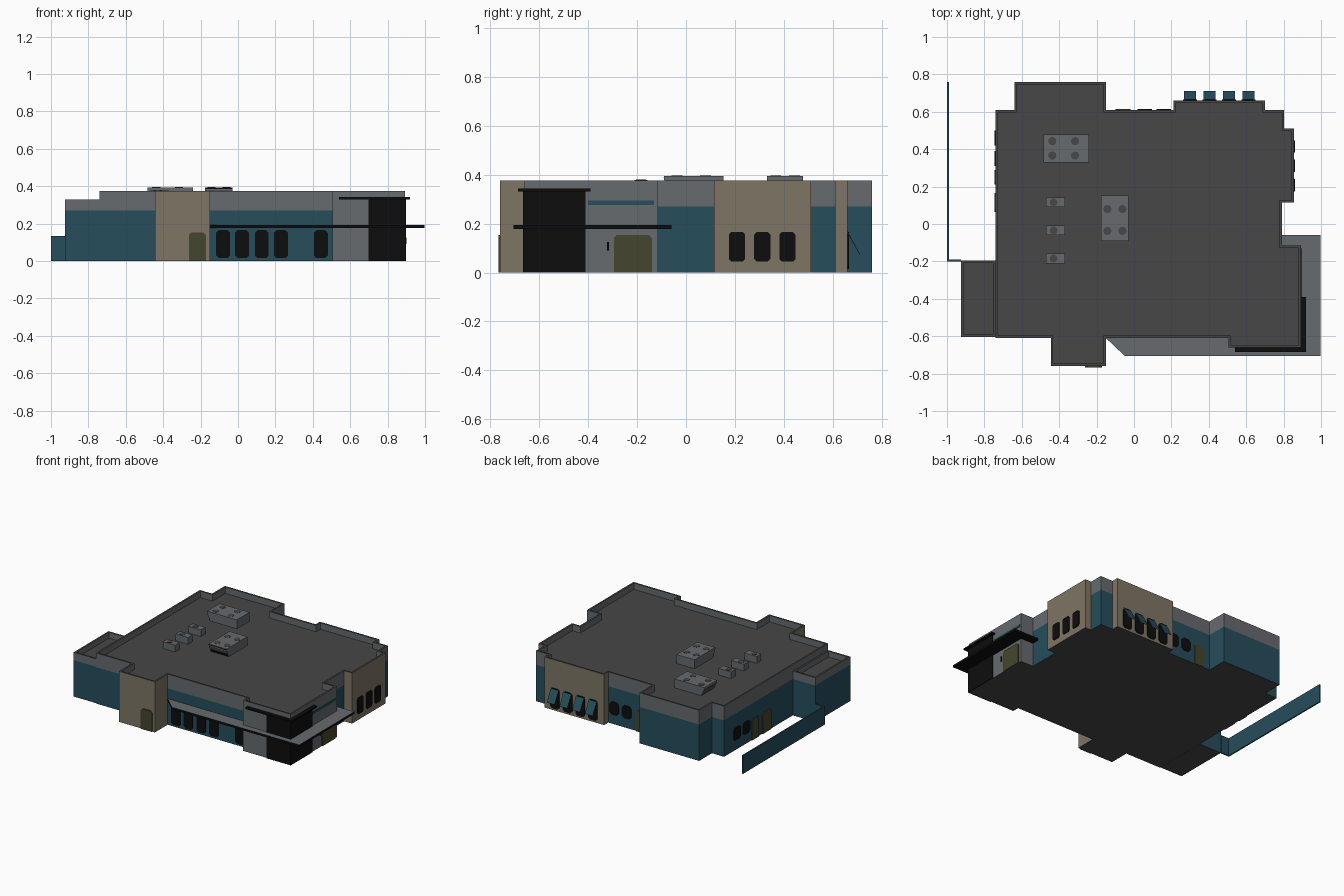
import bpy, bmesh, math
from mathutils import Vector

if "Cube" in bpy.data.objects:
    bpy.data.objects.remove(bpy.data.objects["Cube"])


def material(name, col):
    m = bpy.data.materials.new(name)
    m.diffuse_color = (*col, 1)
    m.use_nodes = True
    m.node_tree.nodes["Principled BSDF"].inputs["Base Color"].default_value = m.diffuse_color
    return m


TEAL = material("teal paint", (0.019, 0.076, 0.107))
GREY = material("mid grey", (0.135, 0.145, 0.155))
TAN = material("tan stucco", (0.21, 0.18, 0.13))
ROOF = material("dark roof grey", (0.063, 0.063, 0.063))
BLACK = material("black glass", (0.004, 0.004, 0.004))
OLIVE = material("olive door", (0.06, 0.06, 0.028))


def finish(name, bm, mats):
    bmesh.ops.recalc_face_normals(bm, faces=bm.faces)
    me = bpy.data.meshes.new(name)
    bm.to_mesh(me)
    bm.free()
    for m in mats:
        me.materials.append(m)
    ob = bpy.data.objects.new(name, me)
    bpy.context.collection.objects.link(ob)
    return ob


def prism(name, pts, vec, mat, top_mat=None):
    """Closed prism: polygon pts swept along vec; upward faces may differ."""
    bm = bmesh.new()
    a = [bm.verts.new(p) for p in pts]
    b = [bm.verts.new(Vector(p) + Vector(vec)) for p in pts]
    bm.faces.new(a)
    bm.faces.new(b)
    n = len(a)
    for i in range(n):
        j = (i + 1) % n
        bm.faces.new((a[i], a[j], b[j], b[i]))
    bmesh.ops.recalc_face_normals(bm, faces=bm.faces)
    if top_mat:
        for f in bm.faces:
            f.material_index = 1 if f.normal.z > 0.5 else 0
    return finish(name, bm, [mat, top_mat] if top_mat else [mat])


def box(name, x, y, z, mat):
    pts = [(x[0], y[0], z[0]), (x[1], y[0], z[0]), (x[1], y[1], z[0]), (x[0], y[1], z[0])]
    return prism(name, pts, (0, 0, z[1] - z[0]), mat)


def walls(name, outline, top, roof_z, t=0.013):
    """Building mass: two-band walls, parapet with sunken roof.
    Each outline entry is x, y, and the finish of the wall that starts there."""
    bands = {"T": (0, 1), "A": (2, 2), "G": (1, 1)}
    pts = [Vector(p[:2]) for p in outline]
    n = len(pts)
    inner = []
    for i in range(n):
        d0 = (pts[i] - pts[i - 1]).normalized()
        d1 = (pts[(i + 1) % n] - pts[i]).normalized()
        inner.append(pts[i] + t * Vector((-d0.y - d1.y, d0.x + d1.x)))
    bm = bmesh.new()
    ring = lambda ps, z: [bm.verts.new((p.x, p.y, z)) for p in ps]
    rings = [ring(pts, 0), ring(pts, 0.27), ring(pts, top), ring(inner, top), ring(inner, roof_z)]
    for i in range(n):
        j = (i + 1) % n
        lo, hi = bands[outline[i][2]]
        for k, m in enumerate((lo, hi, 3, 1)):
            f = bm.faces.new((rings[k][i], rings[k][j], rings[k + 1][j], rings[k + 1][i]))
            f.material_index = m
    for r in (rings[0], rings[4]):
        bm.faces.new(r).material_index = 3
    finish(name, bm, [TEAL, GREY, TAN, ROOF])


def panel(name, side, at, u, w, z0, z1, mat, top=0.014, bottom=0.014, d=0.006):
    """Thin plate with cut corners on a wall; side is the facing direction."""
    a, b = u - w / 2, u + w / 2
    prof = [(a + bottom, z0), (b - bottom, z0), (b, z0 + bottom), (b, z1 - top),
            (b - top, z1), (a + top, z1), (a, z1 - top), (a, z0 + bottom)]
    prof = list(dict.fromkeys(prof))
    s = 1 if side[0] == "+" else -1
    if side[1] == "y":
        prism(name, [(p, at, z) for p, z in prof], (0, s * d, 0), mat)
    else:
        prism(name, [(at, p, z) for p, z in prof], (s * d, 0, 0), mat)


# Main building and lower side annex
walls("main_building", [
    (-0.74, -0.61, "T"), (-0.445, -0.61, "A"), (-0.445, -0.76, "A"), (-0.15, -0.76, "A"),
    (-0.15, -0.61, "T"), (0.505, -0.61, "G"), (0.505, -0.66, "G"), (0.893, -0.66, "G"),
    (0.893, -0.115, "G"), (0.79, -0.115, "T"), (0.79, 0.115, "A"), (0.855, 0.115, "A"),
    (0.855, 0.51, "A"), (0.803, 0.51, "T"), (0.803, 0.61, "T"), (0.70, 0.61, "A"),
    (0.70, 0.66, "A"), (0.21, 0.66, "A"), (0.21, 0.61, "T"), (-0.15, 0.61, "T"),
    (-0.15, 0.76, "T"), (-0.64, 0.76, "T"), (-0.64, 0.61, "T"), (-0.74, 0.61, "T")], 0.375, 0.328)
walls("side_annex", [(-0.925, -0.605, "T"), (-0.741, -0.605, "T"),
                     (-0.741, -0.195, "T"), (-0.925, -0.195, "T")], 0.328, 0.285)

# Yard fence
box("fence_long", (-1.0, -0.99), (-0.2, 0.76), (0, 0.135), TEAL)
box("fence_return", (-0.99, -0.925), (-0.2, -0.19), (0, 0.135), TEAL)

# Corner glazing
panel("corner_glass_front", "-y", -0.66, 0.799, 0.2, 0, 0.333, BLACK, 0, 0)
panel("corner_glass_side", "+x", 0.893, -0.538, 0.256, 0, 0.333, BLACK, 0, 0)

# Wrap-around entrance canopy and corner sunshade
low = [(-0.15, -0.61), (-0.05, -0.705), (0.996, -0.705), (0.996, -0.06), (0.788, -0.06),
       (0.788, -0.12), (0.89, -0.12), (0.89, -0.655), (0.508, -0.655), (0.508, -0.605), (-0.15, -0.605)]
prism("entrance_canopy", [(x, y, 0.177) for x, y in low], (0, 0, 0.016), BLACK, GREY)
high = [(0.54, -0.685), (0.92, -0.685), (0.92, -0.39), (0.89, -0.39), (0.89, -0.655), (0.54, -0.655)]
prism("corner_sunshade", [(x, y, 0.33) for x, y in high], (0, 0, 0.012), BLACK)

# Front windows and door
for x in (-0.08, 0.022, 0.127, 0.23, 0.443):
    panel("front_window", "-y", -0.61, x, 0.074, 0.015, 0.165, BLACK)
panel("front_door", "-y", -0.76, -0.217, 0.092, 0, 0.153, OLIVE, 0.014, 0)

# Right side windows, entrance door, handle and teal stripe
for y in (0.208, 0.311, 0.414):
    panel("right_window", "+x", 0.855, y, 0.066, 0.045, 0.165, BLACK, 0.01, 0.01)
panel("entrance_door", "+x", 0.893, -0.217, 0.155, 0, 0.153, OLIVE, 0.012, 0)
box("door_handle", (0.893, 0.901), (-0.322, -0.315), (0.09, 0.125), BLACK)
panel("teal_stripe", "+x", 0.893, -0.265, 0.27, 0.275, 0.293, TEAL, 0, 0, 0.004)

# Back windows with sloping awnings
for x in (0.3, 0.404, 0.508, 0.612):
    panel("back_window", "+y", 0.66, x, 0.074, 0.015, 0.165, BLACK)
    slope = [(0.66, 0.168), (0.71, 0.075), (0.71, 0.07), (0.66, 0.16)]
    prism("window_awning", [(x - 0.032, y, z) for y, z in slope], (0.064, 0, 0), TEAL)
for x in (0.16, 0.058):
    panel("back_small_window", "+y", 0.61, x, 0.078, 0.07, 0.165, BLACK, 0.018, 0.018)
panel("back_door", "+y", 0.61, -0.06, 0.08, 0, 0.155, OLIVE, 0.012, 0)

# Left side windows and doors
for y in (0.46, 0.35):
    panel("left_window", "-x", -0.74, y, 0.08, 0.075, 0.165, BLACK)
for y, w in ((0.25, 0.08), (0.115, 0.1)):
    panel("left_door", "-x", -0.74, y, w, 0, 0.155, OLIVE, 0.012, 0)


# Rooftop air units with flat fan discs
def fan(x, y, z, r=0.022):
    pts = [(x + r * math.cos(i * math.pi / 6), y + r * math.sin(i * math.pi / 6), z) for i in range(12)]
    prism("fan_disc", pts, (0, 0, 0.002), ROOF)


R = 0.328
prism("air_unit_rear", [(-0.46, 0.33, R), (-0.24, 0.33, R), (-0.24, 0.33, 0.394), (-0.485, 0.33, 0.394),
                        (-0.485, 0.33, 0.38)], (0, 0.148, 0), GREY)
prism("air_unit_rear_grille", [(-0.462, 0.335, R + 0.003), (-0.485, 0.335, 0.377), (-0.482, 0.335, 0.377),
                               (-0.458, 0.335, R + 0.003)], (0, 0.138, 0), ROOF)
prism("air_unit_mid", [(-0.177, -0.065, R), (-0.177, 0.153, R), (-0.177, 0.153, 0.394),
                       (-0.177, -0.09, 0.394), (-0.177, -0.09, 0.38)], (0.147, 0, 0), GREY)
prism("air_unit_mid_grille", [(-0.174, -0.068, R + 0.003), (-0.174, -0.092, 0.39), (-0.174, -0.088, 0.39),
                              (-0.174, -0.062, R + 0.003)], (0.141, 0, 0), BLACK)
for x in (-0.437, -0.315):
    for y in (0.443, 0.366):
        fan(x, y, 0.394)
for x in (-0.142, -0.062):
    for y in (0.08, -0.037):
        fan(x, y, 0.394)
for y in (0.116, -0.034, -0.184):
    box("small_vent_unit", (-0.47, -0.368), (y - 0.026, y + 0.026), (R, 0.378), GREY)
    fan(-0.43, y, 0.378, 0.021)
